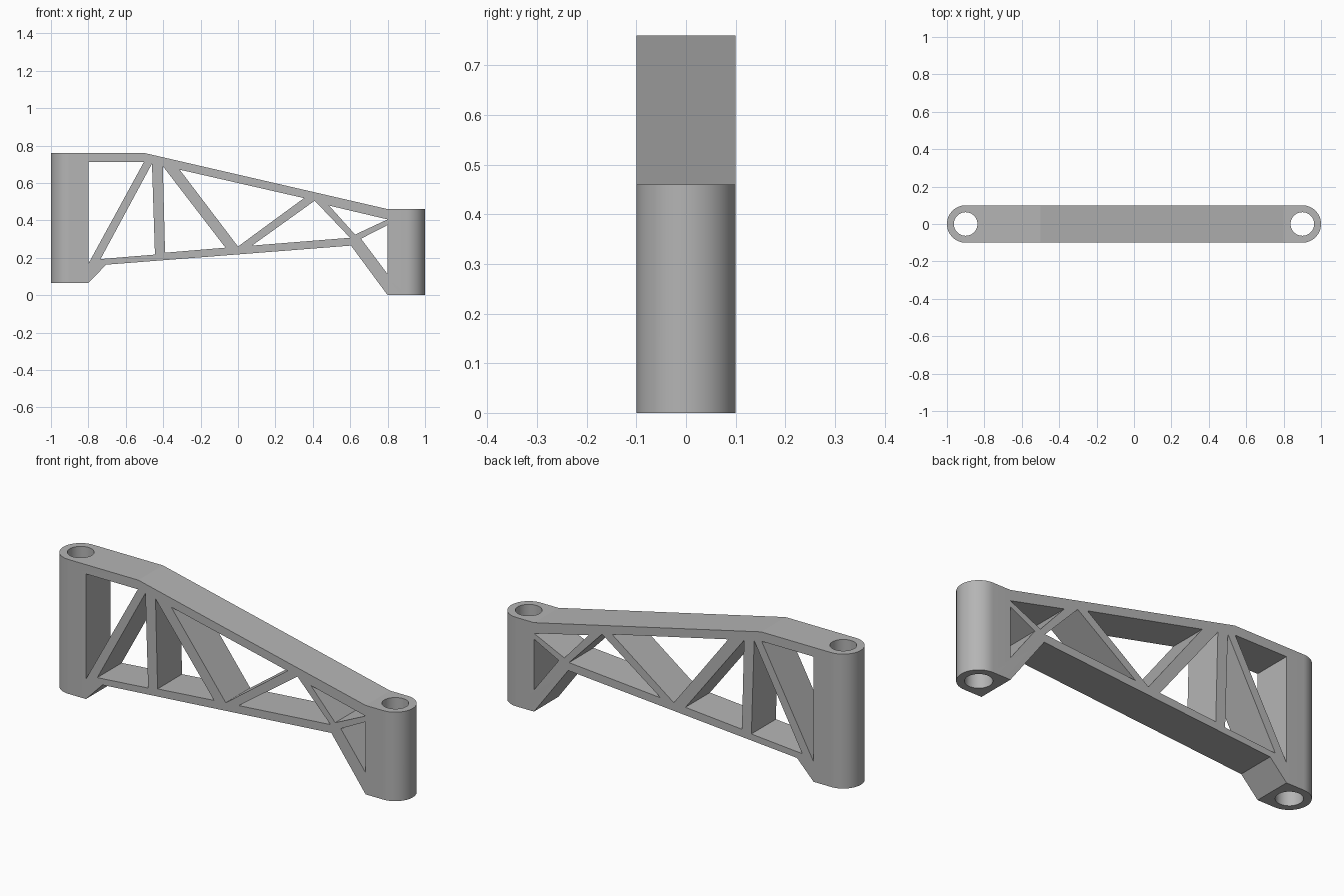
import bpy, bmesh, math
from mathutils import Matrix

cube = bpy.data.objects.get("Cube")
if cube:
    bpy.data.objects.remove(cube, do_unlink=True)

grey = bpy.data.materials.new("plain grey")
grey.use_nodes = True
colour = (0.46, 0.46, 0.46, 1)
grey.diffuse_color = colour
grey.node_tree.nodes["Principled BSDF"].inputs["Base Color"].default_value = colour


def prism(name, loops, half_depth, matrix=Matrix()):
    """Extrude a flat outline with holes into a closed solid."""
    curve = bpy.data.curves.new(name, "CURVE")
    curve.dimensions = "2D"
    curve.fill_mode = "BOTH"
    curve.extrude = half_depth
    for loop in loops:
        spline = curve.splines.new("POLY")
        spline.points.add(len(loop) - 1)
        spline.use_cyclic_u = True
        for point, (x, y) in zip(spline.points, loop):
            point.co = (x, y, 0, 1)
    temp = bpy.data.objects.new(name, curve)
    bpy.context.collection.objects.link(temp)
    bpy.context.view_layer.update()
    mesh = bpy.data.meshes.new_from_object(
        temp.evaluated_get(bpy.context.evaluated_depsgraph_get()))
    bpy.data.objects.remove(temp, do_unlink=True)
    bm = bmesh.new()
    bm.from_mesh(mesh)
    bmesh.ops.remove_doubles(bm, verts=bm.verts, dist=0.0001)
    bmesh.ops.transform(bm, matrix=matrix, verts=bm.verts)
    bmesh.ops.recalc_face_normals(bm, faces=bm.faces)
    bm.to_mesh(mesh)
    bm.free()
    mesh.materials.clear()
    mesh.materials.append(grey)
    obj = bpy.data.objects.new(name, mesh)
    bpy.context.collection.objects.link(obj)
    return obj


def arc(cx, radius, start, sweep, steps):
    angles = [start + sweep * i / steps for i in range(steps + 1)]
    return [(cx + radius * math.cos(a), radius * math.sin(a)) for a in angles]


# Side outline of the bracket, posts included
outline = [(-1.05, 0.065), (-0.8, 0.065), (-0.705, 0.163), (0.604, 0.265),
           (0.8, 0), (1.05, 0), (1.05, 0.46), (0.8, 0.46), (-0.5, 0.76), (-1.05, 0.76)]

# Triangular openings between the struts
openings = [
    [(-0.8, 0.712), (-0.503, 0.712), (-0.8, 0.168)],
    [(-0.735, 0.193), (-0.46, 0.703), (-0.444, 0.217)],
    [(-0.402, 0.69), (-0.39, 0.227), (-0.067, 0.254)],
    [(-0.312, 0.671), (0.353, 0.519), (0, 0.26)],
    [(0.41, 0.505), (0.075, 0.265), (0.599, 0.307)],
    [(0.487, 0.479), (0.8, 0.405), (0.626, 0.324)],
    [(0.8, 0.375), (0.658, 0.302), (0.8, 0.112)],
]
frame = prism("truss_bracket", [outline] + openings, 0.15,
              Matrix.Rotation(math.pi / 2, 4, "X"))

# Plan shape: rounded ends with a bolt bore through each post
stadium = (arc(0.9, 0.1, -math.pi / 2, math.pi, 32)
           + arc(-0.9, 0.1, math.pi / 2, math.pi, 32))
bores = [arc(x, 0.063, 0, math.tau, 48)[:-1] for x in (-0.9, 0.9)]
plan = prism("plan_cutter", [stadium] + bores, 1)
plan.hide_render = True

# Trim the frame to the plan shape
trim = frame.modifiers.new("trim", "BOOLEAN")
trim.operation = "INTERSECT"
trim.solver = "EXACT"
trim.object = plan
bpy.ops.object.select_all(action="DESELECT")
frame.select_set(True)
bpy.context.view_layer.objects.active = frame
bpy.ops.object.modifier_apply(modifier=trim.name)
bpy.data.objects.remove(plan, do_unlink=True)
bpy.ops.object.shade_smooth_by_angle(angle=math.radians(30))

# Keep the shallow bends in the chords crisp
bm = bmesh.new()
bm.from_mesh(frame.data)
for face in bm.faces:
    if abs(face.normal.z) > 0.01:
        face.smooth = False
bm.to_mesh(frame.data)
bm.free()
